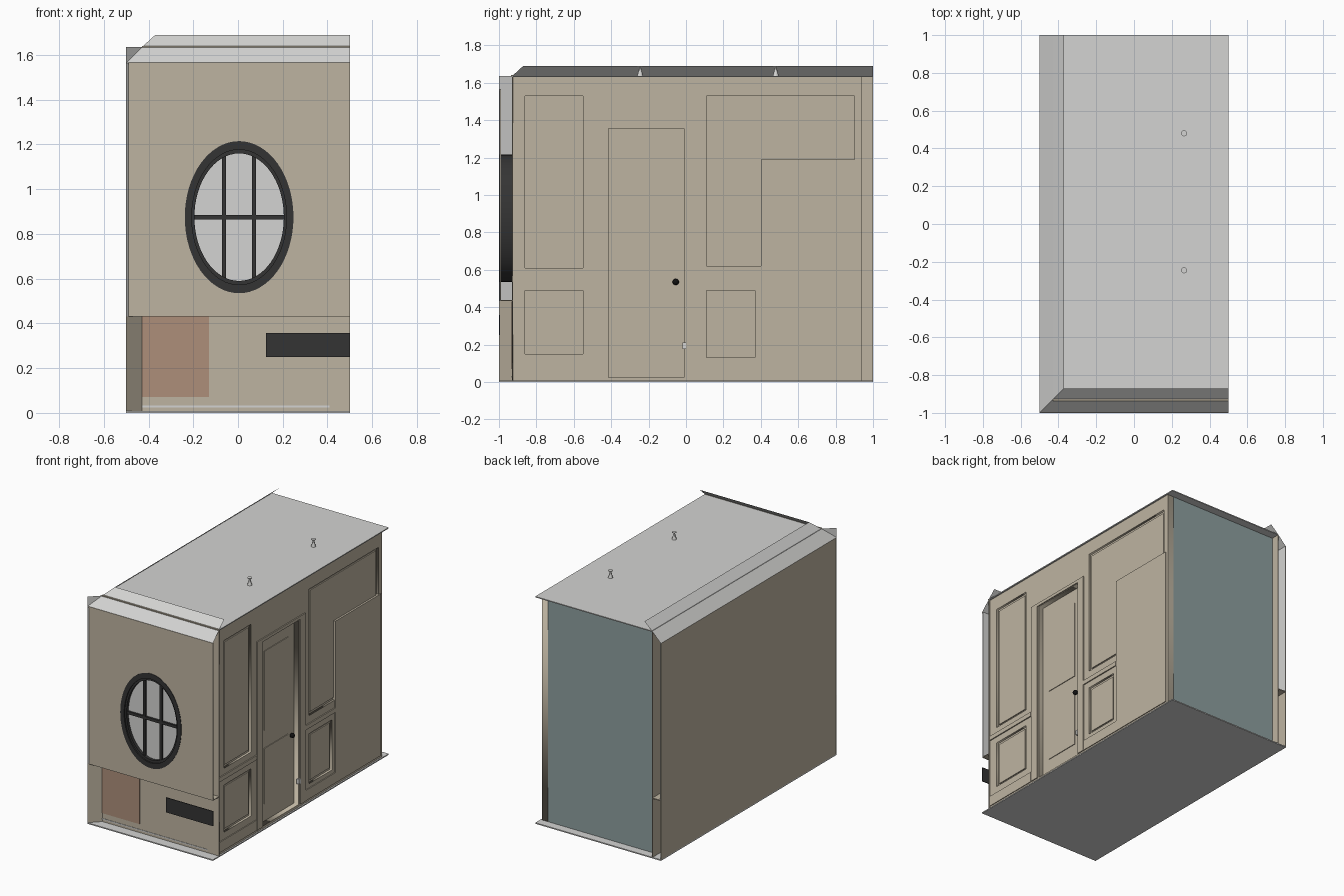
import bpy, bmesh, math

if "Cube" in bpy.data.objects:
    bpy.data.objects.remove(bpy.data.objects["Cube"])


def mat(name, r, g, b):
    m = bpy.data.materials.new(name)
    lin = [(c / 255 / 12.92) if c < 11 else ((c / 255 + 0.055) / 1.055) ** 2.4 for c in (r, g, b)]
    m.diffuse_color = (*lin, 1)
    m.use_nodes = True
    m.node_tree.nodes["Principled BSDF"].inputs["Base Color"].default_value = m.diffuse_color
    return m


TAN = mat("tan_paint", 190, 180, 161)
WHITE = mat("off_white", 212, 212, 210)
DARK = mat("charcoal", 52, 52, 52)
BLACK = mat("black_metal", 18, 18, 18)
BLUE = mat("blue_grey", 141, 159, 159)
RED = mat("terracotta", 174, 143, 122)


def finish(name, bm, material):
    bmesh.ops.recalc_face_normals(bm, faces=bm.faces)
    me = bpy.data.meshes.new(name)
    bm.to_mesh(me)
    bm.free()
    me.materials.append(material)
    ob = bpy.data.objects.new(name, me)
    bpy.context.collection.objects.link(ob)
    return ob


def box(name, x, y, z, material):
    """Box from (min, max) pairs."""
    bm = bmesh.new()
    bmesh.ops.create_cube(bm, size=1)
    for v in bm.verts:
        v.co = [(lo + hi) / 2 + c * (hi - lo) for c, (lo, hi) in zip(v.co, (x, y, z))]
    return finish(name, bm, material)


def rect(a, b):
    return [(a[0], b[0]), (a[1], b[0]), (a[1], b[1]), (a[0], b[1])]


def oval(rx, rz, n=64, cx=0.005, cz=0.875):
    return [(cx + rx * math.cos(2 * math.pi * i / n), cz + rz * math.sin(2 * math.pi * i / n)) for i in range(n)]


def plate(name, loops, axis, lo, hi, material):
    """Flat plate with holes: first loop is the outline; axis is the thin direction."""
    cu = bpy.data.curves.new(name, 'CURVE')
    cu.dimensions = '2D'
    cu.fill_mode = 'BOTH'
    cu.extrude = (hi - lo) / 2
    for loop in loops:
        sp = cu.splines.new('POLY')
        sp.points.add(len(loop) - 1)
        for p, (a, b) in zip(sp.points, loop):
            p.co = (a, b, 0, 1)
        sp.use_cyclic_u = True
    tmp = bpy.data.objects.new(name + "_curve", cu)
    bpy.context.collection.objects.link(tmp)
    me = bpy.data.meshes.new_from_object(tmp.evaluated_get(bpy.context.evaluated_depsgraph_get()))
    bpy.data.objects.remove(tmp)
    bm = bmesh.new()
    bm.from_mesh(me)
    bpy.data.meshes.remove(me)
    bmesh.ops.remove_doubles(bm, verts=bm.verts, dist=1e-5)
    mid = (lo + hi) / 2
    for v in bm.verts:
        a, b, c = v.co
        v.co = (a, mid + c, b) if axis == 'y' else (mid + c, a, b)
    return finish(name, bm, material)


def sheet(name, rows, material):
    """Single surface lofted through rows of points."""
    bm = bmesh.new()
    vs = [[bm.verts.new(p) for p in row] for row in rows]
    for r0, r1 in zip(vs, vs[1:]):
        for i in range(len(r0) - 1):
            bm.faces.new((r0[i], r0[i + 1], r1[i + 1], r1[i]))
    return finish(name, bm, material)


# Floor, ceiling and back wall
box("floor", (-0.5, 0.5), (-1, 1), (0, 0.008), WHITE)
box("ceiling", (-0.43, 0.5), (-0.93, 1), (1.63, 1.637), WHITE)
box("back_wall", (-0.43, 0.44), (0.93, 0.94), (0.008, 1.63), BLUE)

# Left wall: outer skin, white lining and inner wall with a ledge in the gap
box("left_outer_wall", (-0.5, -0.497), (-0.995, 1), (0, 1.565), TAN)
box("left_lining", (-0.497, -0.494), (-0.99, 1), (0.435, 1.565), WHITE)
box("left_inner_wall", (-0.434, -0.43), (-0.93, 1), (0.008, 1.63), TAN)
box("left_ledge", (-0.494, -0.434), (-0.93, 1), (0.43, 0.436), TAN)

# Diagonal corner infill at the front left
for nm, z0, z1, m in (("corner_infill_lower", 0, 0.432, TAN), ("corner_infill_upper", 0.432, 1.635, WHITE)):
    sheet(nm, [[(-0.5, -1, z), (-0.43, -0.93, z)] for z in (z0, z1)], m)

# Front wall: outer upper skin with oval opening, lining, and recessed inner wall
hole = oval(0.23, 0.325)
plate("front_outer_wall", [rect((-0.49, 0.5), (0.432, 1.565)), hole], 'y', -0.997, -0.993, TAN)
plate("front_lining", [rect((-0.49, 0.5), (0.436, 1.565)), hole], 'y', -0.993, -0.99, WHITE)
plate("front_inner_wall", [rect((-0.43, 0.5), (0.008, 1.63)), hole], 'y', -0.93, -0.926, TAN)
box("front_ledge", (-0.43, 0.5), (-0.99, -0.93), (0.432, 0.437), TAN)
box("terracotta_panel", (-0.43, -0.13), (-0.933, -0.93), (0.07, 0.43), RED)
box("skirting_light", (-0.43, 0.41), (-0.933, -0.93), (0.024, 0.032), WHITE)
box("vent_slot", (0.125, 0.5), (-1, -0.995), (0.25, 0.357), DARK)

# Oval window
plate("window_frame", [oval(0.243, 0.34), oval(0.212, 0.302)], 'y', -1, -0.93, DARK)
plate("window_inner_ring", [oval(0.216, 0.306), oval(0.2, 0.285)], 'y', -0.99, -0.94, DARK)
plate("window_glass", [oval(0.206, 0.292)], 'y', -0.968, -0.962, WHITE)
for i, x in enumerate((-0.062, 0.072)):
    h = 0.29 * math.sqrt(1 - (0.067 / 0.206) ** 2)
    box(f"window_bar_{i}", (x - 0.009, x + 0.009), (-0.982, -0.95), (0.875 - h, 0.875 + h), DARK)
box("window_cross_bar", (-0.2, 0.21), (-0.982, -0.95), (0.865, 0.885), DARK)

# Sloped cove along the left and front, mitred at the corner
sheet("cove", [[(-0.5 + d, 1, z), (-0.5 + d, -1 + d, z), (0.5, -1 + d, z)]
               for d, z in ((0, 1.565), (0.07, 1.635), (0.13, 1.69))], WHITE)
box("cove_bead", (-0.43, 0.5), (-0.936, -0.926), (1.633, 1.64), TAN)
box("cove_foot", (-0.49, 0.5), (-1, -0.994), (1.557, 1.567), TAN)

# Right wall with door opening and recessed panels
W = 0.49
panels = [((-0.86, -0.55), (0.61, 1.53)), ((-0.86, -0.55), (0.15, 0.49)),
          ((0.11, 0.9), (0.62, 1.53)), ((0.11, 0.37), (0.13, 0.49))]
door_y, door_z = (-0.415, -0.01), (0.025, 1.355)
plate("right_wall", [rect((-0.93, 0.94), (0.008, 1.632)), rect(door_y, door_z)]
      + [rect(*p) for p in panels], 'x', 0.44, W, TAN)
for i, (y, z) in enumerate(panels):
    box(f"panel_back_{i}", (0.44, 0.474), y, z, TAN)
    box(f"panel_field_{i}", (0.47, 0.482), (y[0] + 0.018, y[1] - 0.018), (z[0] + 0.018, z[1] - 0.018), TAN)

# Rails, skirting and blank board on the right wall
for i, y in enumerate(((-0.93, -0.495), (0.06, 0.4))):
    box(f"chair_rail_{i}", (W, W + 0.008), y, (0.535, 0.567), TAN)
    box(f"skirting_{i}", (W, W + 0.006), y, (0.025, 0.1), TAN)
box("blank_board", (W - 0.03, W + 0.006), (0.4, 0.92), (0.025, 1.19), TAN)

# Door, casing and hardware
box("door", (0.44, 0.452), door_y, door_z, TAN)
for i, z in enumerate(((0.15, 0.55), (0.68, 1.25))):
    box(f"door_panel_{i}", (0.452, 0.457), (-0.35, -0.08), z, TAN)
for i, y in enumerate(((-0.49, -0.425), (0.0, 0.06))):
    box(f"door_casing_{i}", (W, 0.498), y, (0.025, 1.38), TAN)
box("door_casing_top", (W, 0.498), (-0.425, 0.0), (1.358, 1.38), TAN)
box("door_strike", (0.48, 0.5), (-0.018, 0.0), (0.175, 0.21), WHITE)
bm = bmesh.new()
bmesh.ops.create_uvsphere(bm, u_segments=20, v_segments=12, radius=0.017)
bmesh.ops.translate(bm, verts=bm.verts, vec=(0.472, -0.055, 0.535))
for f in bm.faces:
    f.smooth = True
finish("door_knob", bm, BLACK)

# Ceiling lights: cone with a flat disc on top
for i, y in enumerate((-0.245, 0.48)):
    bm = bmesh.new()
    for r1, r2, z0, z1 in ((0.016, 0.003, 1.636, 1.688), (0.016, 0.016, 1.686, 1.689)):
        g = bmesh.ops.create_cone(bm, cap_ends=True, segments=20, radius1=r1, radius2=r2, depth=z1 - z0)
        bmesh.ops.translate(bm, verts=g["verts"], vec=(0.265, y, (z0 + z1) / 2))
    finish(f"ceiling_light_{i}", bm, WHITE)
